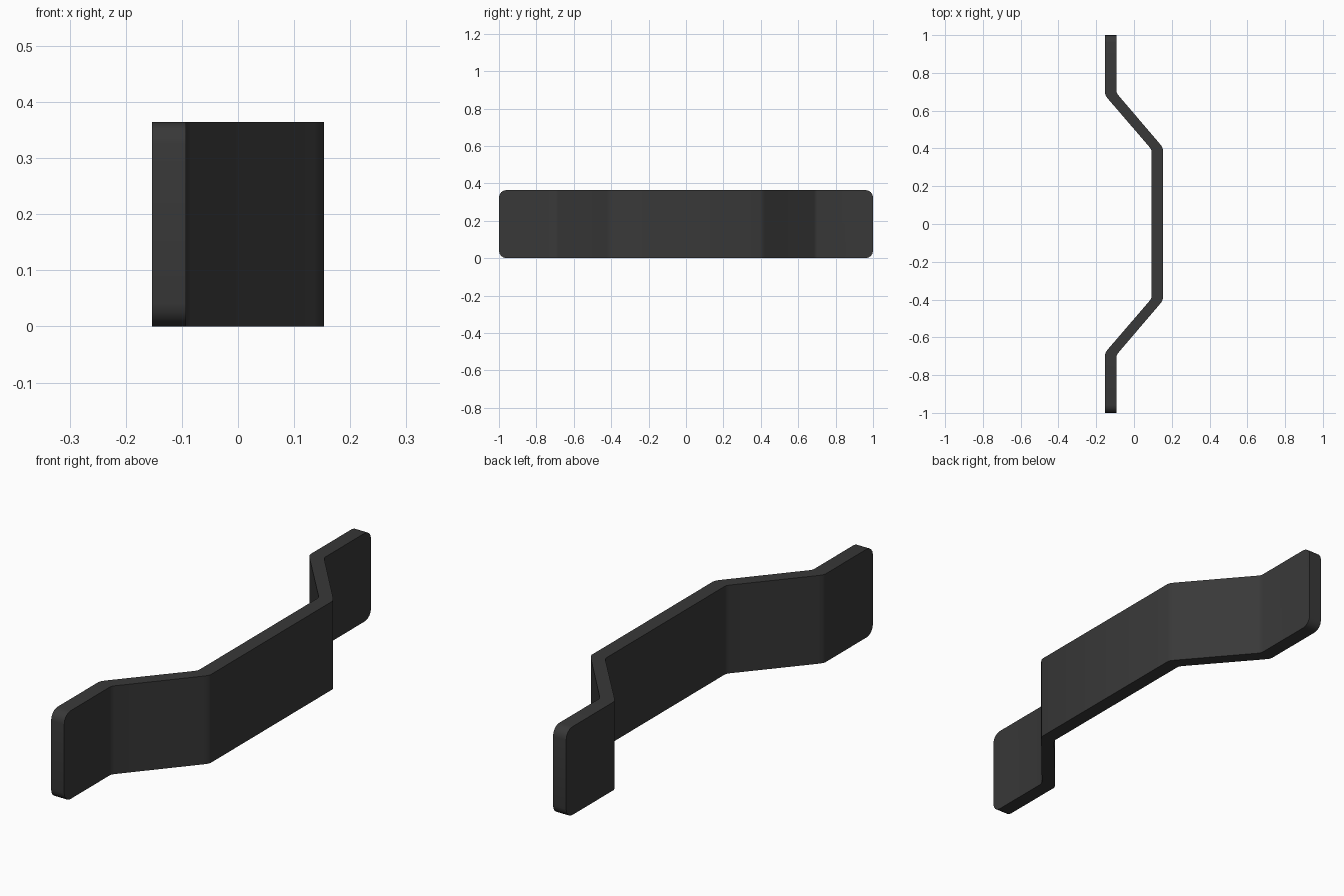
import bpy, bmesh

if "Cube" in bpy.data.objects:
    bpy.data.objects.remove(bpy.data.objects["Cube"])

HEIGHT = 0.364

# Half of the bent strip seen from above (y >= 0): matching inner / outer edge points
inner = [(-0.153, 1.0), (-0.153, 0.69), (-0.149, 0.678), (-0.137, 0.662),
         (0.085, 0.404), (0.091, 0.394), (0.093, 0.385)]
outer = [(-0.093, 1.0), (-0.093, 0.703), (-0.091, 0.694), (-0.085, 0.684),
         (0.137, 0.424), (0.149, 0.408), (0.153, 0.396)]


def mirrored(points):
    return points + [(x, -y) for x, y in reversed(points)]


# Strip surface, quad by quad, then raised to full height
bm = bmesh.new()
a = [bm.verts.new((x, y, 0)) for x, y in mirrored(inner)]
b = [bm.verts.new((x, y, 0)) for x, y in mirrored(outer)]
for i in range(len(a) - 1):
    bm.faces.new((a[i], b[i], b[i + 1], a[i + 1]))
res = bmesh.ops.extrude_face_region(bm, geom=bm.faces[:])
top = [v for v in res["geom"] if isinstance(v, bmesh.types.BMVert)]
bmesh.ops.translate(bm, verts=top, vec=(0, 0, HEIGHT))

# Rounded corners on the two end tabs
corners = [e for e in bm.edges
           if all(abs(v.co.y) > 0.99 for v in e.verts)
           and abs(e.verts[0].co.z - e.verts[1].co.z) < 0.001]
bmesh.ops.bevel(bm, geom=corners, offset=0.04, segments=4, profile=0.5,
                affect='EDGES')
bmesh.ops.recalc_face_normals(bm, faces=bm.faces[:])

mesh = bpy.data.meshes.new("bent_bracket")
bm.to_mesh(mesh)
bm.free()
bracket = bpy.data.objects.new("bent_bracket", mesh)
bpy.context.collection.objects.link(bracket)

# Dark finish
mat = bpy.data.materials.new("dark_metal")
mat.diffuse_color = (0.04, 0.04, 0.04, 1)
mat.use_nodes = True
mat.node_tree.nodes["Principled BSDF"].inputs["Base Color"].default_value = mat.diffuse_color
mesh.materials.append(mat)

bpy.context.view_layer.objects.active = bracket
bracket.select_set(True)
bpy.ops.object.shade_smooth_by_angle(angle=0.6)
